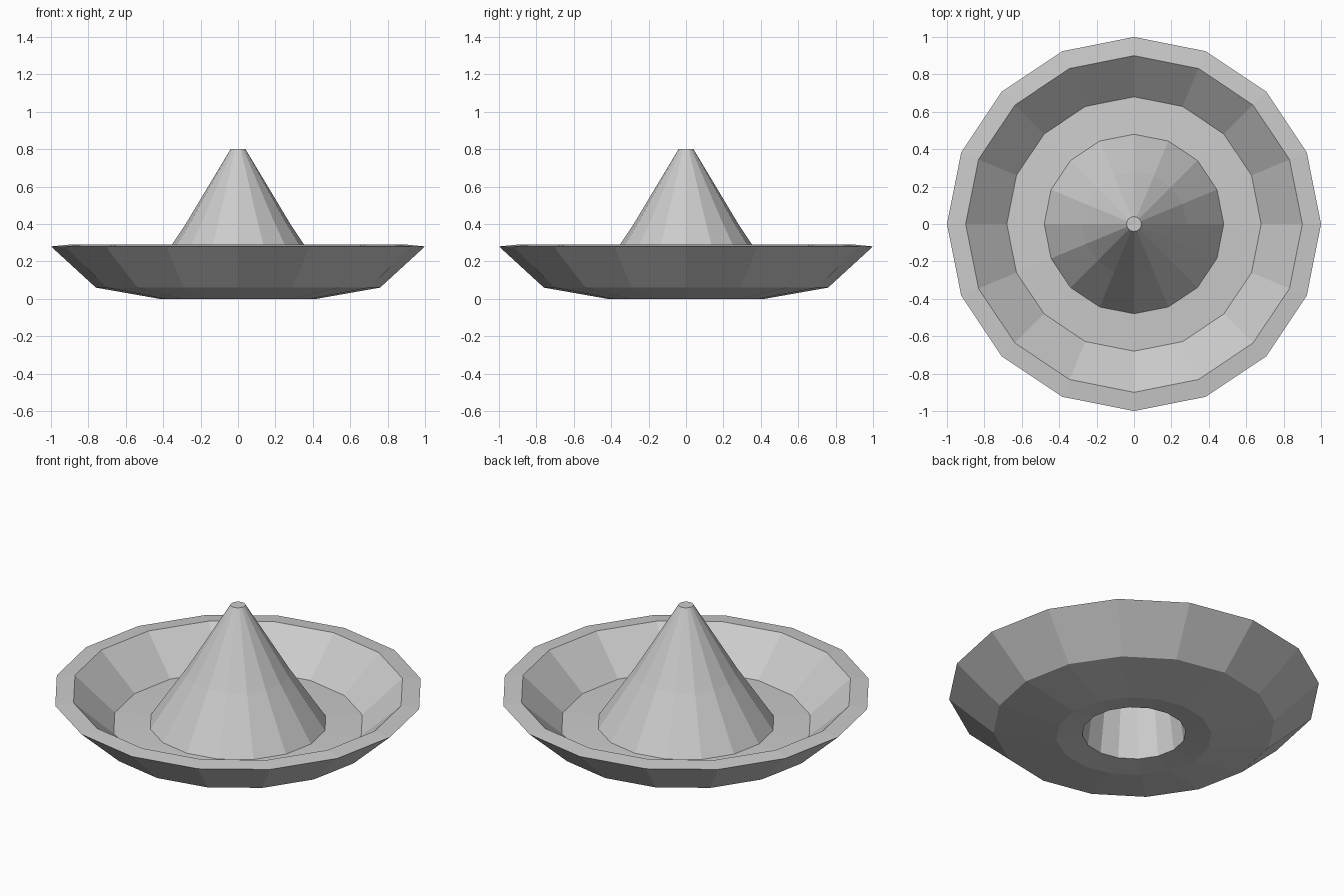
import bpy, bmesh
from math import cos, sin, tau

if "Cube" in bpy.data.objects:
    bpy.data.objects.remove(bpy.data.objects["Cube"])

SIDES = 16


def lathe(name, profile):
    """Revolve (radius, height) points around z; both ends are capped."""
    bm = bmesh.new()
    rings = [[bm.verts.new((r * cos(tau * i / SIDES), r * sin(tau * i / SIDES), z))
              for i in range(SIDES)] for r, z in profile]
    for a, b in zip(rings, rings[1:]):
        for i in range(SIDES):
            j = (i + 1) % SIDES
            bm.faces.new((a[i], a[j], b[j], b[i]))
    bm.faces.new(rings[0])
    bm.faces.new(rings[-1])
    bmesh.ops.recalc_face_normals(bm, faces=bm.faces)
    mesh = bpy.data.meshes.new(name)
    bm.to_mesh(mesh)
    bm.free()
    obj = bpy.data.objects.new(name, mesh)
    bpy.context.collection.objects.link(obj)
    return obj


lathe("dish_with_cone", [
    # hollow inside of the cone, from the top down to the hole
    (0.02, 0.75), (0.23, 0.40), (0.28, 0.02),
    # underside and outer wall
    (0.42, 0.0), (0.76, 0.06), (1.0, 0.28),
    # rim, inner wall and trough floor
    (0.90, 0.29), (0.68, 0.09), (0.48, 0.10),
    # central cone with blunt tip
    (0.28, 0.40), (0.04, 0.80),
])
